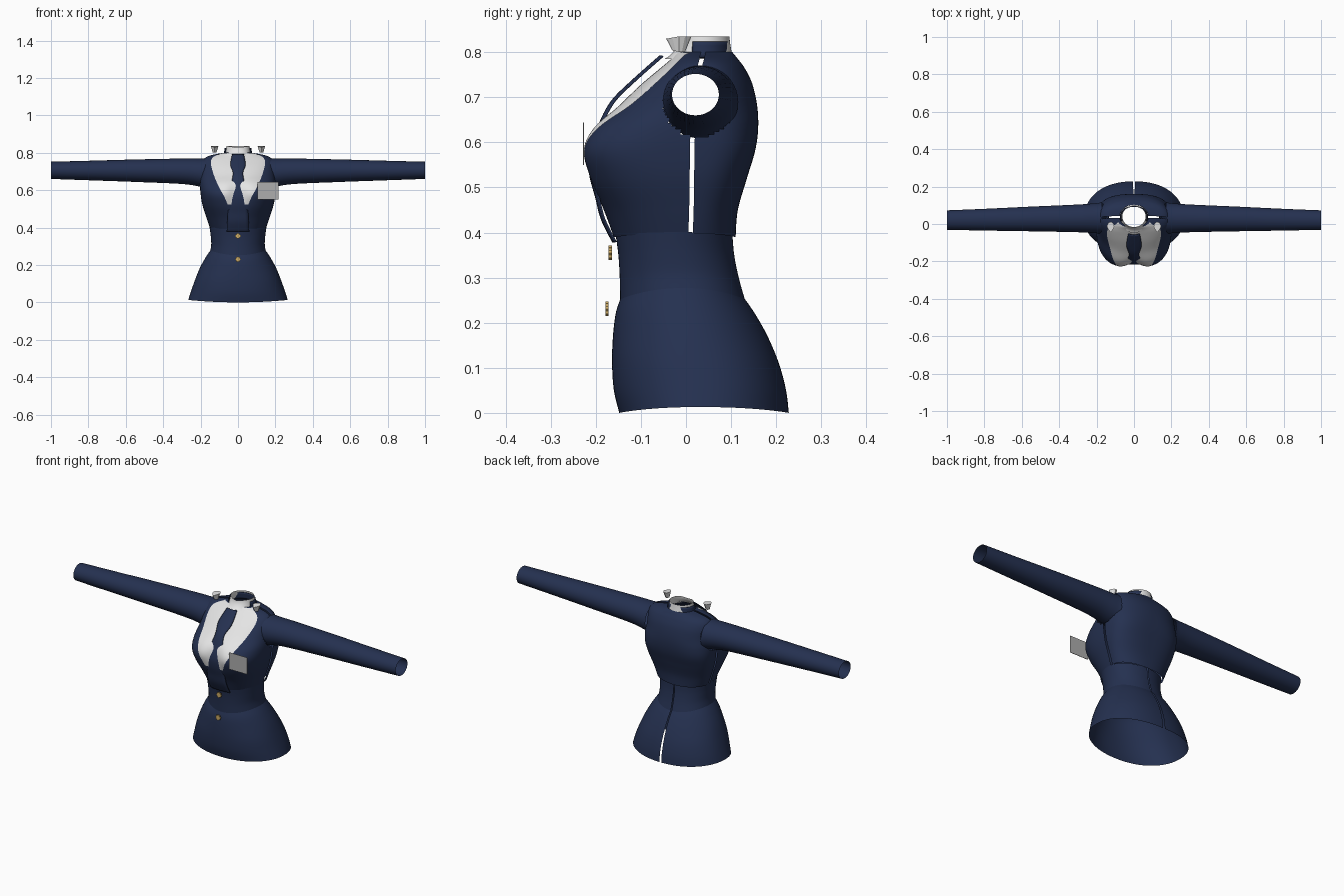
import bpy, bmesh, math
from math import pi, sin, cos, exp

if "Cube" in bpy.data.objects:
    bpy.data.objects.remove(bpy.data.objects["Cube"])


def material(name, rgb):
    m = bpy.data.materials.new(name)
    m.diffuse_color = (*rgb, 1)
    m.use_nodes = True
    m.node_tree.nodes["Principled BSDF"].inputs["Base Color"].default_value = m.diffuse_color
    return m


NAVY = material("navy cloth", (0.018, 0.030, 0.080))
WHITE = material("white shirt", (0.78, 0.78, 0.78))
GREY = material("grey pocket", (0.42, 0.42, 0.42))
GOLD = material("gold button", (0.60, 0.40, 0.13))


def sample(rows, u):
    """Smooth interpolation through rows of numbers, u in 0..1."""
    s = u * (len(rows) - 1)
    i = min(int(s), len(rows) - 2)
    f = s - i
    p = [rows[max(0, min(len(rows) - 1, i + k))] for k in (-1, 0, 1, 2)]
    return [0.5 * (2 * b + (c - a) * f + (2 * a - 5 * b + 4 * c - d) * f * f
                   + (3 * b - a - 3 * c + d) * f ** 3) for a, b, c, d in zip(*p)]


def at_height(rows, z):
    """Same interpolation, looked up by the first column."""
    lo, hi = 0.0, 1.0
    for _ in range(24):
        mid = (lo + hi) / 2
        if sample(rows, mid)[0] < z:
            lo = mid
        else:
            hi = mid
    return sample(rows, lo)


def sheet(name, fn, nu, nv, mat, keep=None, thick=0):
    """Grid surface from fn(u, v); faces failing keep() are left out."""
    bm = bmesh.new()
    g = [[bm.verts.new(fn(i / nu, j / nv)) for j in range(nv + 1)] for i in range(nu + 1)]
    for i in range(nu):
        for j in range(nv):
            f = bm.faces.new((g[i][j], g[i][j + 1], g[i + 1][j + 1], g[i + 1][j]))
            f.smooth = True
    if keep:
        bad = [f for f in bm.faces if not keep(f.calc_center_median())]
        bmesh.ops.delete(bm, geom=bad, context='FACES')
    bmesh.ops.remove_doubles(bm, verts=bm.verts, dist=1e-5)
    me = bpy.data.meshes.new(name)
    bm.to_mesh(me)
    bm.free()
    me.materials.append(mat)
    ob = bpy.data.objects.new(name, me)
    bpy.context.collection.objects.link(ob)
    if thick:
        ob.modifiers.new("thickness", 'SOLIDIFY').thickness = thick
    return ob


def body(row, a):
    """Point on a body section: z, half width, middle y, front y, back y, squareness, side lift."""
    z, w, c, f, b, n, lift = row
    ca, sa = cos(a), sin(a)
    x = w * math.copysign(abs(ca) ** (2 / n), ca)
    r = abs(sa) ** (2 / n)
    y = c + (b - c) * r if sa > 0 else c - (c - f) * r
    if sa < 0:  # hollow between the chest halves
        y += 0.025 * exp(-(x / 0.05) ** 2 - ((z - 0.58) / 0.07) ** 2)
    return [x, y, z + lift * (x / w) ** 2]


TORSO = [(.39, .150, .010, -.155, .105, 2.2, .008), (.45, .168, .012, -.178, .110, 2.4, 0),
         (.52, .190, .013, -.213, .130, 2.7, 0), (.58, .200, .014, -.228, .148, 2.9, 0),
         (.63, .203, .015, -.205, .155, 2.7, 0), (.68, .200, .018, -.145, .153, 2.4, 0),
         (.73, .195, .025, -.090, .142, 2.3, 0), (.765, .183, .030, -.048, .125, 2.2, 0),
         (.785, .150, .035, -.025, .110, 2, 0), (.80, .075, .038, -.015, .098, 2, 0)]
WAIST = [(.25, .148, -.005, -.146, .131, 2.1, .025), (.30, .143, -.010, -.147, .117, 2.1, .012),
         (.35, .146, -.015, -.150, .107, 2.1, .008), (.395, .152, -.015, -.156, .103, 2.1, .006)]
SKIRT = [(.0, .266, .03, -.148, .228, 2.2, .013), (.05, .25, .03, -.160, .222, 2.2, .013),
         (.11, .228, .02, -.164, .206, 2.2, .015), (.17, .202, .01, -.162, .181, 2.1, .018),
         (.22, .172, .0, -.156, .153, 2.1, .022), (.252, .148, -.005, -.146, .131, 2.1, .025)]


# Jacket body: front and back panels with an open side seam and armholes
def outside_armhole(p):
    return abs(p.x) < .12 or ((p.y - .03) / .079) ** 2 + ((p.z - .69) / .077) ** 2 > 1


def panel(side):
    def fn(u, v):
        p = body(sample(TORSO, u), side * pi * v)
        p[1] += side * .005
        return p
    return fn


sheet("jacket_front", panel(-1), 72, 80, NAVY, outside_armhole)
sheet("jacket_back", panel(1), 72, 80, NAVY, outside_armhole)

# Waistband and skirt, each with a narrow slit down the back
for name, rows in (("waistband", WAIST), ("skirt", SKIRT)):
    sheet(name, lambda u, v: body(sample(rows, u), pi / 2 + .015 + v * (2 * pi - .03)), 24, 96, NAVY)

# Sleeves: x, middle y, middle z, half depth, half height
SLEEVE = [(.172, .032, .690, .084, .081), (.205, .031, .694, .080, .075), (.30, .030, .701, .074, .068),
          (.55, .027, .704, .066, .060), (.80, .023, .705, .058, .052), (1.0, .021, .706, .052, .046)]
for side, name in ((-1, "sleeve_right"), (1, "sleeve_left")):
    def tube(u, v):
        x, y, z, ry, rz = sample(SLEEVE, u)
        return side * x, y + ry * cos(2 * pi * v), z + rz * sin(2 * pi * v)
    sheet(name, tube, 30, 40, NAVY)

# Shirt front lying just over the chest: height, half width
SHIRT = [(.52, .055), (.56, .072), (.60, .094), (.65, .118), (.70, .136), (.745, .145), (.775, .132), (.797, .085)]


def shirt(u, v):
    z, half = sample(SHIRT, u)
    row = at_height(TORSO, z)
    w, n = row[1], row[5]
    half = min(half, w * .97)
    x = half * (2 * v - 1)
    a = -math.acos(max(-1, min(1, math.copysign(abs(x / w) ** (n / 2), x))))
    p = body(row, a)
    return p[0], p[1] - .006, p[2] + .002


sheet("shirt_front", shirt, 40, 40, WHITE)

# Neck band of the shirt, then the jacket collar behind it
def shirt_collar(u, v):
    a = 2 * pi * v
    r = .074 - .012 * u ** .5
    dip = .02 * (1 - u) ** 2 * max(0, -sin(a))
    return r * cos(a), .040 + (r - .006) * sin(a) - dip, .785 + .05 * u - .008 * u * max(0, -sin(a)) ** 6


def jacket_collar(u, v):
    a = -.42 + (pi + .84) * v
    r = .076 - .004 * u
    return r * cos(a), .038 + (r - .014) * sin(a), .788 + .036 * u


sheet("shirt_collar", shirt_collar, 8, 48, WHITE)
sheet("jacket_collar", jacket_collar, 4, 40, NAVY, thick=.004)

# Tie hanging free of the chest: height, y, half width
TIE = [(.79, -.056, .030), (.735, -.118, .040), (.69, -.163, .026), (.64, -.190, .034), (.58, -.212, .044),
       (.53, -.211, .051), (.48, -.198, .054), (.43, -.185, .057), (.38, -.160, .060)]


def tie(u, v):
    z, y, half = sample(TIE, u)
    s = 2 * v - 1
    return half * s, y + .006 * s * s, z


sheet("tie", tie, 40, 6, NAVY, thick=.004)

# Chest pocket plate
bpy.ops.mesh.primitive_cube_add(size=1, location=(.161, -.227, .597))
pocket = bpy.context.object
pocket.name = "pocket"
pocket.scale = (.112, .002, .094)
pocket.data.materials.append(GREY)

# Floating collar tips, wide at the top
for side, name in ((-1, "collar_tip_right"), (1, "collar_tip_left")):
    bpy.ops.mesh.primitive_cone_add(vertices=12, radius1=.010, radius2=.020, depth=.034,
                                    location=(side * .125, -.016, .818))
    tip = bpy.context.object
    tip.name = name
    tip.scale.y = 1.4
    for vert in tip.data.vertices:  # draw the front out to a point
        if vert.co.y < 0:
            vert.co.x *= 1 + vert.co.y * 35
            vert.co.z *= 1 + vert.co.y * 15
    tip.data.materials.append(WHITE)

# Scalloped buttons
for name, y, z in (("upper_button", -.168, .355), ("lower_button", -.175, .231)):
    bpy.ops.mesh.primitive_cylinder_add(vertices=16, radius=.016, depth=.007,
                                        location=(0, y, z), rotation=(pi / 2, 0, 0))
    button = bpy.context.object
    button.name = name
    for k, vert in enumerate(button.data.vertices):
        if (k // 2) % 2:
            vert.co.x *= .8
            vert.co.y *= .8
    button.data.materials.append(GOLD)
